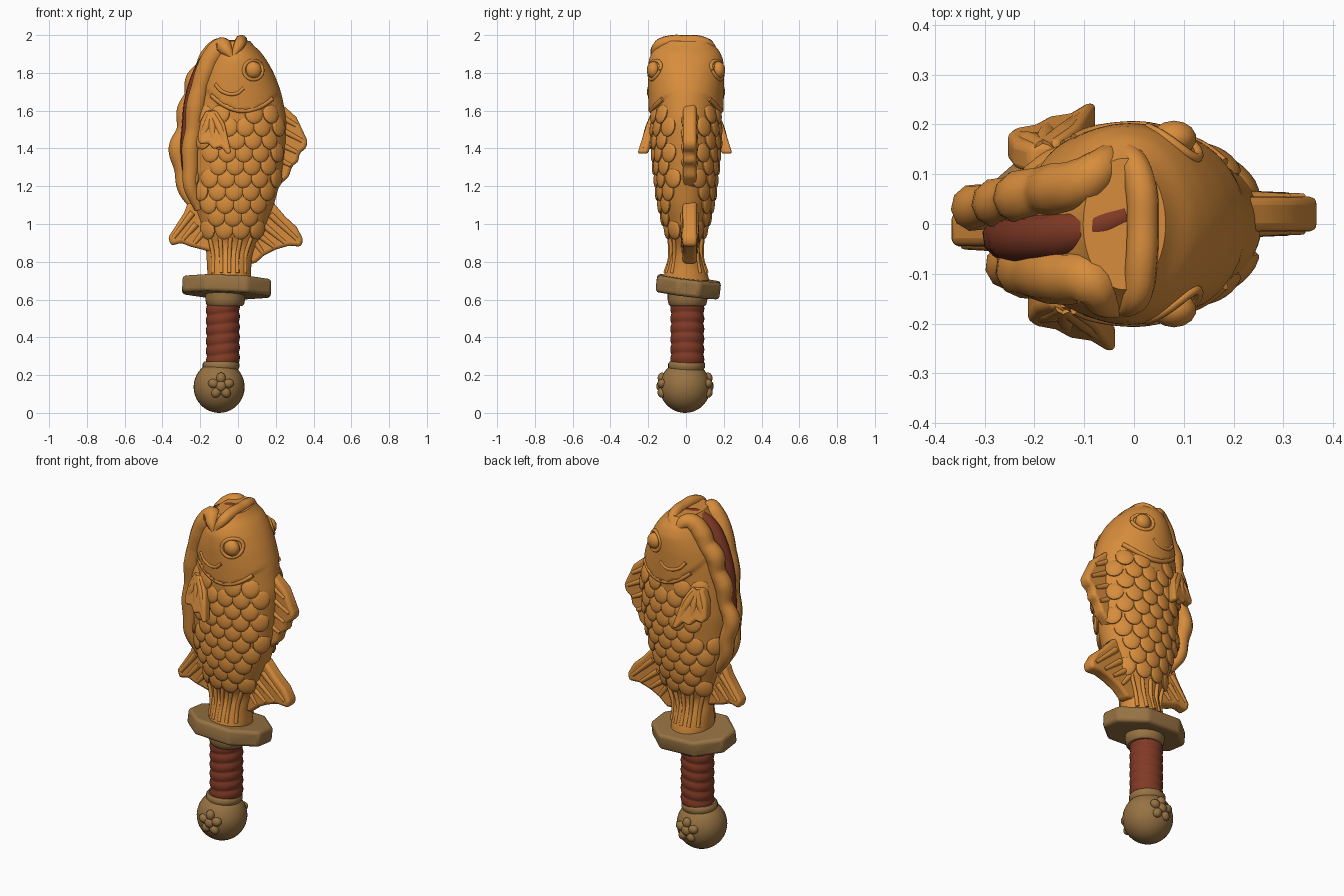
import bpy, bmesh, math
from mathutils import Vector, Matrix

if "Cube" in bpy.data.objects:
    bpy.data.objects.remove(bpy.data.objects["Cube"])

def mat(name, rgb):
    m = bpy.data.materials.new(name)
    m.diffuse_color = (*rgb, 1)
    m.use_nodes = True
    m.node_tree.nodes["Principled BSDF"].inputs["Base Color"].default_value = m.diffuse_color
    return m

CRUST = mat("golden crust", (0.68, 0.265, 0.045))
RED = mat("bean red", (0.22, 0.042, 0.019))
TAN = mat("dull brass", (0.31, 0.17, 0.056))

def link(name, data, m):
    data.materials.append(m)
    ob = bpy.data.objects.new(name, data)
    bpy.context.collection.objects.link(ob)
    return ob

def finish(name, bm, m, bevel=0):
    bmesh.ops.recalc_face_normals(bm, faces=bm.faces)
    me = bpy.data.meshes.new(name)
    bm.to_mesh(me)
    ob = link(name, me, m)
    if bevel:
        b = ob.modifiers.new("bevel", 'BEVEL')
        b.width, b.segments = bevel, 3
    return ob

def loft(name, rings, m, bevel=0):
    bm = bmesh.new()
    vs = [[bm.verts.new(p) for p in r] for r in rings]
    for a, b in zip(vs, vs[1:]):
        for i in range(len(a)):
            bm.faces.new((a[i - 1], a[i], b[i], b[i - 1]))
    bm.faces.new(vs[0])
    bm.faces.new(vs[-1])
    return finish(name, bm, m, bevel)

def lathe(name, prof, m, x, y, tilt=0):
    ang = [math.tau * i / 32 for i in range(32)]
    loft(name, [[(x + r * math.cos(t), y + r * math.sin(t), z + tilt * r * math.cos(t))
                 for t in ang] for r, z in prof], m)

def tube(name, pts, m=CRUST):  # smooth tube through (x, y, z, radius) points
    cu = bpy.data.curves.new(name, 'CURVE')
    cu.dimensions = '3D'
    cu.bevel_depth, cu.bevel_resolution, cu.resolution_u, cu.use_fill_caps = 1, 3, 6, True
    sp = cu.splines.new('BEZIER')
    sp.bezier_points.add(len(pts) - 1)
    for bp, p in zip(sp.bezier_points, pts):
        bp.co, bp.radius = p[:3], p[3]
        bp.handle_left_type = bp.handle_right_type = 'AUTO'
    bpy.ops.object.select_all(action='DESELECT')
    bpy.context.view_layer.objects.active = link(name, cu, m)
    bpy.context.object.select_set(True)
    bpy.ops.object.convert(target='MESH')

def plate(name, outline, thick, yf):  # extruded x-z outline with mid plane y = yf(x, z)
    loft(name, [[(x, yf(x, z) + s * thick / 2, z) for x, z in outline] for s in (-1, 1)], CRUST, .017)

def blob(bm, c, axes, radii):
    M = Matrix.Translation(c) @ Matrix(axes).transposed().to_4x4() @ Matrix.Diagonal((*radii, 1))
    bmesh.ops.create_uvsphere(bm, u_segments=14, v_segments=9, radius=1, matrix=M)

# Fish body stations: z, left x, right x, half thickness
BODY = [(.70, -.16, .07, .125), (.80, -.165, .07, .095), (.88, -.17, .09, .07), (.95, -.19, .13, .1),
        (1.1, -.24, .19, .14), (1.25, -.265, .23, .16), (1.4, -.275, .25, .175), (1.55, -.265, .258, .18),
        (1.7, -.24, .228, .185), (1.8, -.21, .19, .187), (1.88, -.17, .145, .18), (1.94, -.13, .095, .16),
        (1.97, -.09, .05, .12)]

def station(z):
    i = max(k for k in range(12) if BODY[k][0] <= z or k == 0)
    a, b = Vector(BODY[i]), Vector(BODY[i + 1])
    return a.lerp(b, (z - a[0]) / (b[0] - a[0]))

def section(z):  # centre x, half width, half thickness, averaged to round off the stations
    q = sum((station(min(1.97, max(.7, z + d))) for d in (-.03, -.015, 0, .015, .03)), Vector((0,) * 4)) / 5
    return (q[1] + q[2]) / 2, (q[2] - q[1]) / 2, q[3]

def side_y(x, z):
    c, a, b = section(z)
    return b * math.sqrt(max(0.02, 1 - ((x - c) / a) ** 2))

def gill(x):
    return 1.6 + 2.8 * (x - .03) ** 2

rings = []
for z in (.70 + 1.27 * k / 110 for k in range(111)):
    c, a, b = section(z)
    ring = []
    for t in (math.tau * i / 80 for i in range(80)):
        x = c + a * math.cos(t)
        lift = .016 * min(1, (1.97 - z) / .1) if z > gill(x) else 0  # raised head plate
        ring.append((x, (b + lift) * math.sin(t), z))
    rings.append(ring)
loft("fish_body", rings, CRUST)

# Overlapping scales on both flanks
bm = bmesh.new()
for s in (-1, 1):
    for r in range(10):
        z = 1.585 - r * .068
        c, a, b = section(z)
        for x in (c + (k + .5 * (r % 2)) * .088 for k in range(-4, 5)):
            if abs(x - c) > a * .9 or z > gill(x) - .02 or (x < -.19 and z > 1.25):
                continue
            n = Vector((side_y(x - .01, z) - side_y(x + .01, z), .02,
                        side_y(x, z - .01) - side_y(x, z + .01))).normalized()
            d = Vector((0, 0, -1))
            d = ((d - n * d.dot(n)).normalized() + n * .2).normalized()
            w = n.cross(d).normalized()
            axes = [Vector((v.x, s * v.y, v.z)) for v in (w, d, d.cross(w))]
            blob(bm, Vector((x, s * (side_y(x, z) - .003), z)), axes, (.05, .056, .017))
finish("scales", bm, CRUST)

# Filling in the belly seam, with wavy lips beside it
tube("bean_filling", [(-.21, -.02, 1.12, .02), (-.245, -.025, 1.25, .044), (-.257, -.025, 1.4, .048),
     (-.25, -.028, 1.52, .048), (-.235, -.03, 1.65, .05), (-.195, -.028, 1.78, .052),
     (-.14, -.022, 1.88, .05), (-.08, -.005, 1.93, .042), (-.01, .02, 1.945, .03)], RED)
tube("back_lip", [(-.22, .02, 1.08, .025), (-.285, .035, 1.19, .037), (-.295, .038, 1.29, .043),
     (-.32, .033, 1.4, .048), (-.285, .04, 1.5, .04), (-.275, .043, 1.6, .05), (-.24, .052, 1.68, .045),
     (-.225, .055, 1.76, .055), (-.18, .066, 1.82, .05), (-.15, .07, 1.88, .055), (-.1, .085, 1.935, .05),
     (-.07, .11, 1.94, .042), (-.04, .15, 1.89, .02)])
tube("front_lip", [(-.205, -.05, 1.08, .025), (-.25, -.075, 1.2, .04), (-.25, -.08, 1.3, .044),
     (-.25, -.084, 1.4, .049), (-.235, -.088, 1.5, .045), (-.222, -.094, 1.62, .055), (-.2, -.1, 1.72, .05),
     (-.17, -.104, 1.81, .056), (-.135, -.108, 1.885, .055), (-.085, -.118, 1.94, .05),
     (-.06, -.155, 1.92, .034), (-.03, -.178, 1.88, .012)])
tube("upper_lip", [(-.03, -.178, 1.88, .012), (.005, -.145, 1.945, .03), (.015, -.08, 1.967, .033),
     (.018, 0, 1.967, .033), (.015, .07, 1.965, .033), (0, .12, 1.945, .03), (-.04, .165, 1.88, .012)])

for s, side in ((-1, "front"), (1, "back")):
    # Eye, eye ring, gill edge, cheek fold and ribs on the tail stalk
    bm = bmesh.new()
    blob(bm, Vector((.08, s * .172, 1.815)), Matrix.Identity(3), (.046, .036, .046))
    finish(side + "_eye", bm, CRUST)

    def fold(name, lift, r, path):
        tube(f"{side}_{name}", [(x, s * (side_y(x, z) + lift), z, r) for x, z in path])
    turn = [math.tau * i / 14 for i in range(15)]
    fold("eye_ring", .012, .01, [(.08 + .05 * math.cos(t), 1.815 + .05 * math.sin(t)) for t in turn])
    fold("gill_edge", .004, .013, [(x, gill(x)) for x in (-.14 + .04 * i for i in range(9))])
    fold("cheek", .012, .01, [(-.12, 1.74), (-.08, 1.7), (-.01, 1.69), (.03, 1.72)])
    for i in range(5):
        x = -.13 + i * .042
        fold(f"stalk_rib_{i}", -.003, .011, [(x, .74), (x, .82), (-.15 + i * .055, .93)])

    # Pectoral fin with three rays; the back one sits further to the belly
    dx = -.04 if s > 0 else 0
    fin_y = lambda x, z: s * (.15 + .26 * (1.6 - z) + .25 * (x - dx + .13) + dx * .3)
    plate(side + "_pectoral_fin", [(x + dx, z) for x, z in (
        (-.17, 1.6), (-.11, 1.6), (-.07, 1.53), (-.035, 1.375), (-.06, 1.37), (-.09, 1.41), (-.13, 1.395),
        (-.16, 1.43), (-.2, 1.42), (-.215, 1.45), (-.2, 1.54))], .055, fin_y)
    for i, (x, z) in enumerate(((-.195, 1.45), (-.13, 1.42), (-.055, 1.4))):
        ray = ((-.14, 1.59, .022), (x / 2 - .07, 1.51, .024), (x, z, .015))
        tube(f"{side}_pectoral_ray_{i}", [(u + dx, fin_y(u + dx, v) + s * .01, v, r) for u, v, r in ray])

# Dorsal fin and two tail fins: mid y, thickness, outline, raised rays
FINS = {
    "dorsal_fin": (.02, .07, [(.2, 1.66), (.26, 1.61), (.31, 1.565), (.345, 1.49), (.37, 1.435), (.36, 1.4),
                   (.325, 1.375), (.32, 1.33), (.285, 1.305), (.27, 1.25), (.2, 1.19)],
                   [(.21, 1.58, .31, 1.52), (.21, 1.51, .34, 1.44), (.21, 1.43, .31, 1.38), (.2, 1.35, .28, 1.31)]),
    "right_tail_fin": (.02, .075, [(.15, 1.13), (.19, 1.11), (.25, 1.04), (.31, .985), (.345, .92), (.335, .88),
                       (.27, .885), (.2, .865), (.14, .835), (.09, .79), (.0, .8), (.05, .95)],
                       [(.17, 1.05, .31, .92), (.14, .99, .25, .9), (.1, .95, .19, .88), (.07, .93, .13, .85)]),
    "left_tail_fin": (-.01, .07, [(-.2, 1.1), (-.265, 1.115), (-.285, 1.06), (-.33, .99), (-.37, .93),
                      (-.355, .885), (-.3, .9), (-.25, .88), (-.19, .865), (-.14, .85), (-.12, .95)],
                      [(-.24, 1.06, -.34, .93), (-.22, 1.0, -.29, .92), (-.18, .96, -.23, .9)])}
for name, (y, th, outline, rays) in FINS.items():
    plate(name, outline, th, lambda x, z: y)
    for i, (x0, z0, x1, z1) in enumerate(rays):
        for ry in (y - th * .42, y + th * .42):
            tube(f"{name}_ray_{i}", [(x0, ry, z0, .018), (x1, ry, z1, .012)])

# Elongated octagonal guard, slightly tilted
half = [(.235, .06), (.11, .17), (-.11, .17), (-.235, .06)]
octagon = half + [(-x, -y) for x, y in half]
guard = loft("guard", [[(x, y, z) for x, y in octagon] for z in (-.045, .045)], TAN, .018)
guard.location, guard.rotation_euler = (-.06, .012, .668), (-.12, .04, 0)

# Collars, wrapped grip and round pommel with five-petalled flowers
lathe("upper_collar", [(.09, .565), (.1, .575), (.105, .6), (.105, .65)], TAN, -.068, .008)
grip = [(.084 + .006 * abs(math.sin(math.pi * i / 8)), .255 + .325 * i / 48) for i in range(49)]
lathe("wrapped_grip", grip, RED, -.08, .007, .12)
lathe("lower_collar", [(.085, .22), (.097, .24), (.097, .262), (.088, .272)], TAN, -.09, .003)
arc = [math.pi * i / 20 for i in range(21)]
lathe("pommel", [(max(.002, .135 * math.sin(t)), .137 - .137 * math.cos(t)) for t in arc], TAN, -.1, -.005)
for s, side in ((-1, "front"), (1, "back")):
    bm = bmesh.new()
    blob(bm, Vector((-.09, -.005 + s * .132, .142)), Matrix.Identity(3), (.028, .02, .028))
    for t in (math.pi / 2 + k * math.tau / 5 for k in range(5)):
        u, v = Vector((math.cos(t), 0, math.sin(t))), Vector((0, 1, 0))
        blob(bm, Vector((-.09, -.005 + s * .122, .142)) + u * .042, [u, v, u.cross(v)], (.03, .024, .025))
    finish(side + "_flower", bm, TAN)

bpy.ops.object.select_all(action='SELECT')
bpy.context.view_layer.objects.active = guard
bpy.ops.object.shade_smooth_by_angle(angle=math.radians(45))
